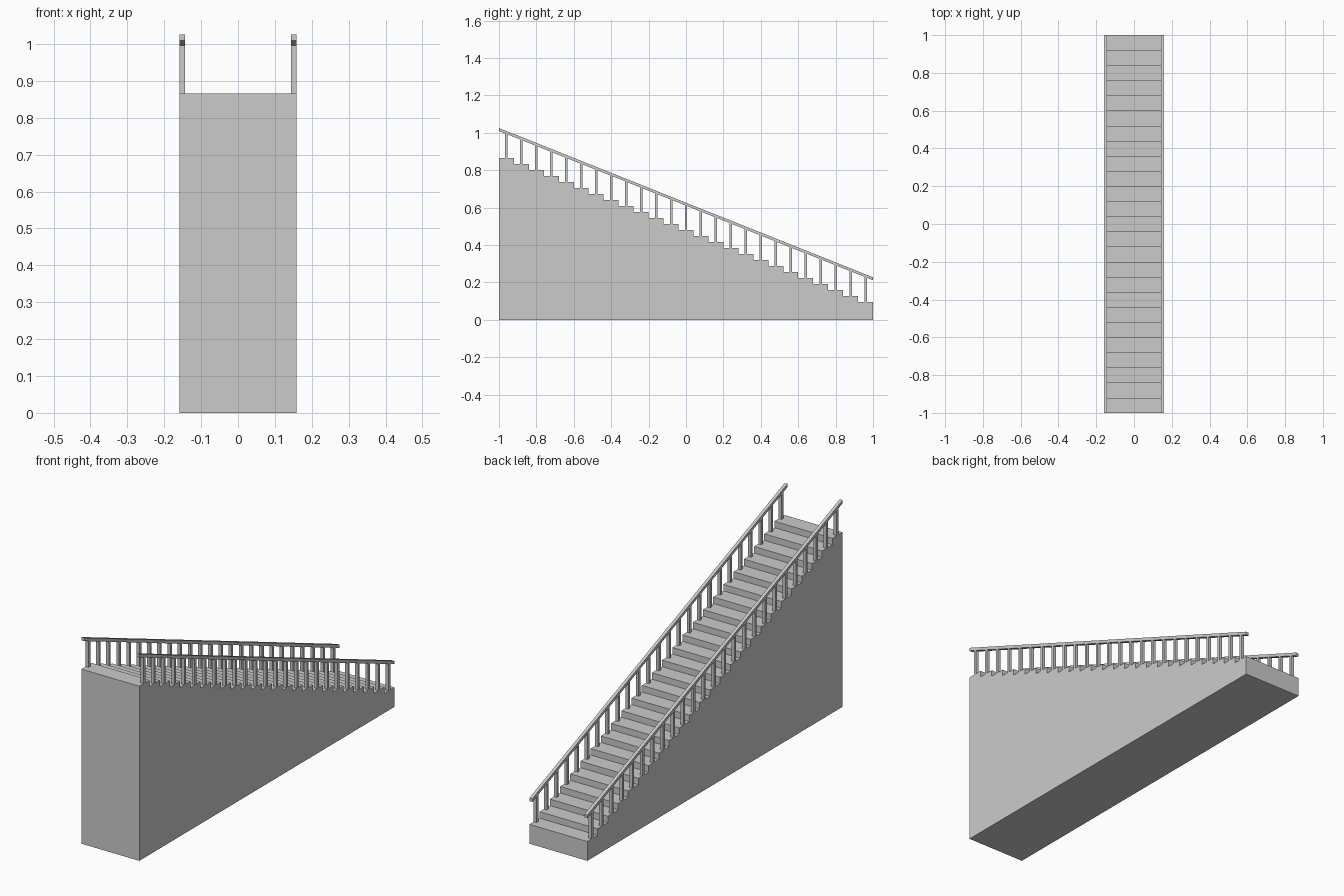
import bpy, bmesh

if "Cube" in bpy.data.objects:
    bpy.data.objects.remove(bpy.data.objects["Cube"])

STEPS, TREAD = 25, 0.08
Z_LOW, Z_HIGH = 0.096, 0.866
RISE = (Z_HIGH - Z_LOW) / (STEPS - 1)
HALF_W = 0.159
RAIL_W, RAIL_H, POST_D = 0.016, 0.016, 0.013
RAIL_FRONT, RAIL_BACK = 1.009, 0.211   # underside heights at y = -1 and y = 1


def extrude_profile(name, profile, x0, x1):
    """Extrude a (y, z) outline along x into a solid."""
    bm = bmesh.new()
    face = bm.faces.new([bm.verts.new((x0, y, z)) for y, z in profile])
    ext = bmesh.ops.extrude_face_region(bm, geom=[face])
    verts = [v for v in ext["geom"] if isinstance(v, bmesh.types.BMVert)]
    bmesh.ops.translate(bm, verts=verts, vec=(x1 - x0, 0, 0))
    bmesh.ops.recalc_face_normals(bm, faces=bm.faces)
    mesh = bpy.data.meshes.new(name)
    bm.to_mesh(mesh)
    bm.free()
    obj = bpy.data.objects.new(name, mesh)
    bpy.context.collection.objects.link(obj)
    return obj


def rail_z(y):
    return RAIL_FRONT + (RAIL_BACK - RAIL_FRONT) * (y + 1) / 2


# Solid flight of steps
outline = [(1, 0), (-1, 0)]
for i in range(STEPS):
    y, z = -1 + i * TREAD, Z_HIGH - i * RISE
    outline += [(y, z), (y + TREAD, z)]
extrude_profile("stair_flight", outline, -HALF_W, HALF_W)

for side, x0 in (("left", -HALF_W), ("right", HALF_W - RAIL_W)):
    x1 = x0 + RAIL_W
    # Sloping handrail with upright ends
    extrude_profile(f"{side}_handrail", [
        (-1, rail_z(-1)), (1, rail_z(1)),
        (1, rail_z(1) + RAIL_H), (-1, rail_z(-1) + RAIL_H)], x0, x1)
    # One baluster in the middle of each tread, cut to the rail slope
    for i in range(STEPS):
        y = -1 + (i + 0.5) * TREAD
        a, b, z = y - POST_D / 2, y + POST_D / 2, Z_HIGH - i * RISE
        extrude_profile(f"{side}_baluster_{i + 1}", [
            (a, z), (b, z), (b, rail_z(b)), (a, rail_z(a))], x0, x1)
